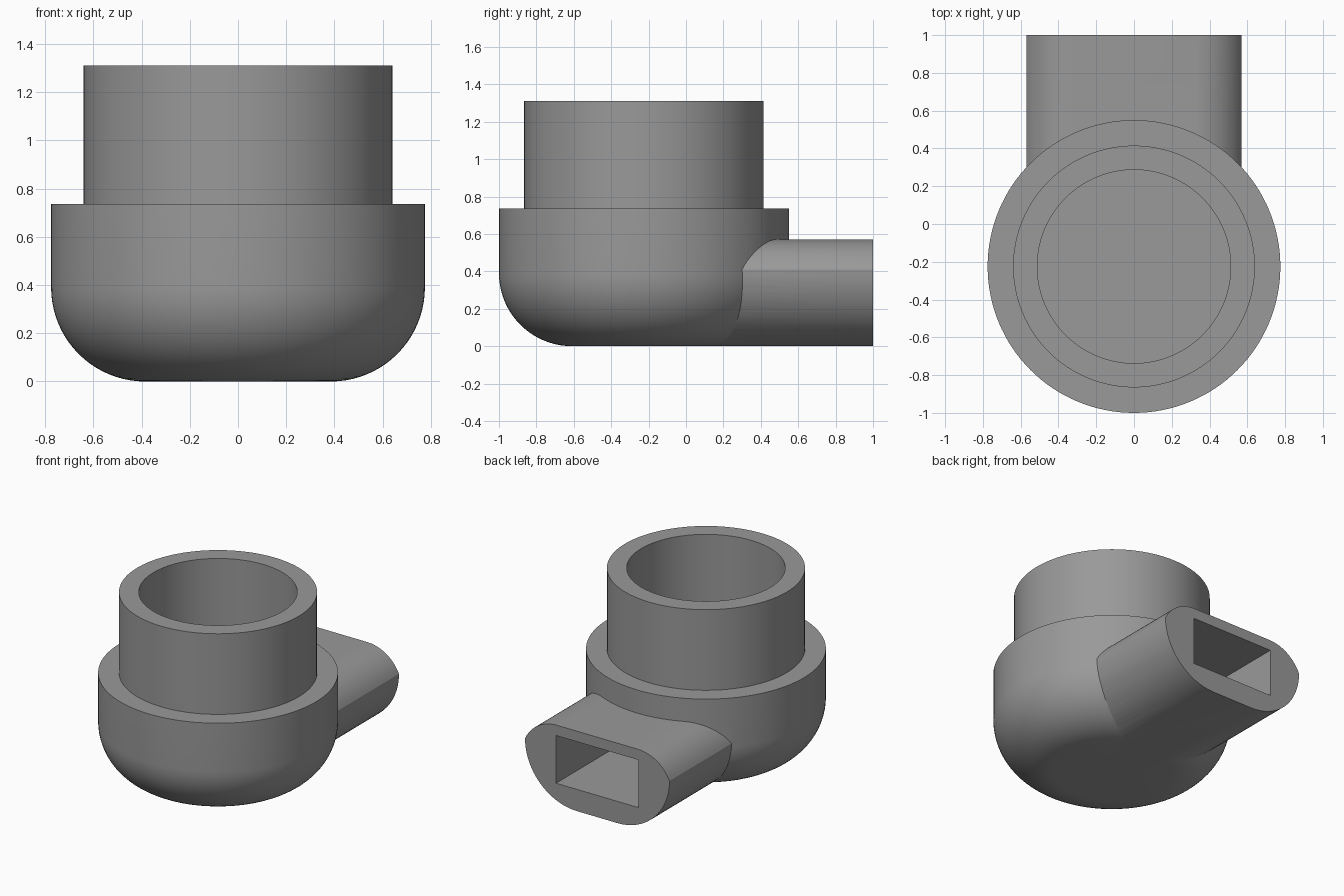
import bpy, bmesh, math

if "Cube" in bpy.data.objects:
    bpy.data.objects.remove(bpy.data.objects["Cube"])

CY = -0.225          # axis of the round body
SEG = 128

grey = bpy.data.materials.new("mid grey")
grey.diffuse_color = (0.32, 0.32, 0.32, 1)
grey.use_nodes = True
grey.node_tree.nodes["Principled BSDF"].inputs["Base Color"].default_value = grey.diffuse_color


def arc(cx, cz, r, a0, a1, n):
    """Points on an arc, angles in degrees."""
    return [(cx + r * math.cos(math.radians(a0 + (a1 - a0) * i / n)),
             cz + r * math.sin(math.radians(a0 + (a1 - a0) * i / n))) for i in range(n + 1)]


def make_object(name, bm):
    bmesh.ops.recalc_face_normals(bm, faces=bm.faces)
    mesh = bpy.data.meshes.new(name)
    bm.to_mesh(mesh)
    bm.free()
    mesh.materials.append(grey)
    obj = bpy.data.objects.new(name, mesh)
    bpy.context.collection.objects.link(obj)
    return obj


def lathe(name, profile):
    """Closed solid of revolution, flat at both ends."""
    bm = bmesh.new()
    rings = [[bm.verts.new((r * math.cos(2 * math.pi * k / SEG),
                            CY + r * math.sin(2 * math.pi * k / SEG), z))
              for k in range(SEG)] for r, z in profile]
    for a, b in zip(rings, rings[1:]):
        for k in range(SEG):
            j = (k + 1) % SEG
            bm.faces.new((a[k], a[j], b[j], b[k]))
    bm.faces.new(rings[0])
    bm.faces.new(rings[-1])
    return make_object(name, bm)


def extrude_y(name, section, y0, y1):
    """Prism along y from an (x, z) section."""
    bm = bmesh.new()
    a = [bm.verts.new((x, y0, z)) for x, z in section]
    b = [bm.verts.new((x, y1, z)) for x, z in section]
    n = len(section)
    for k in range(n):
        j = (k + 1) % n
        bm.faces.new((a[k], a[j], b[j], b[k]))
    bm.faces.new(a)
    bm.faces.new(b)
    return make_object(name, bm)


def boolean(target, tool, operation):
    mod = target.modifiers.new(operation.lower(), 'BOOLEAN')
    mod.operation, mod.object, mod.solver = operation, tool, 'EXACT'
    bpy.context.view_layer.objects.active = target
    bpy.ops.object.modifier_apply(modifier=mod.name)
    bpy.data.objects.remove(tool)


# Rounded bowl with the narrower collar on top
body = lathe("trap_body", arc(0.385, 0.39, 0.39, -90, 0, 20)
             + [(0.775, 0.735), (0.64, 0.735), (0.64, 1.31)])

# Outlet spout: broad lower rounding, tighter upper rounding, crease between
crease = math.degrees(math.asin((0.41 - 0.295) / 0.275))
half = arc(0.16, 0.41, 0.41, -90, 0, 16)[:-1] + arc(0.32, 0.295, 0.275, crease, 90, 12)
spout = extrude_y("outlet_spout", half + [(-x, z) for x, z in reversed(half)], CY, 1.0)
boolean(body, spout, 'UNION')

# Round bore from the top, joined by the rectangular outlet duct
FLOOR = 0.155
bore = lathe("bore_cutter", [(0.512, FLOOR), (0.512, 1.5)])
duct = extrude_y("duct_cutter", [(-0.325, FLOOR), (0.325, FLOOR),
                                 (0.325, 0.495), (-0.325, 0.495)], CY, 1.2)
boolean(bore, duct, 'UNION')
boolean(body, bore, 'DIFFERENCE')

# Smooth curved walls, keep the rims and creases sharp
bpy.ops.object.select_all(action='DESELECT')
body.select_set(True)
bpy.context.view_layer.objects.active = body
bpy.ops.object.shade_smooth_by_angle(angle=math.radians(20))
